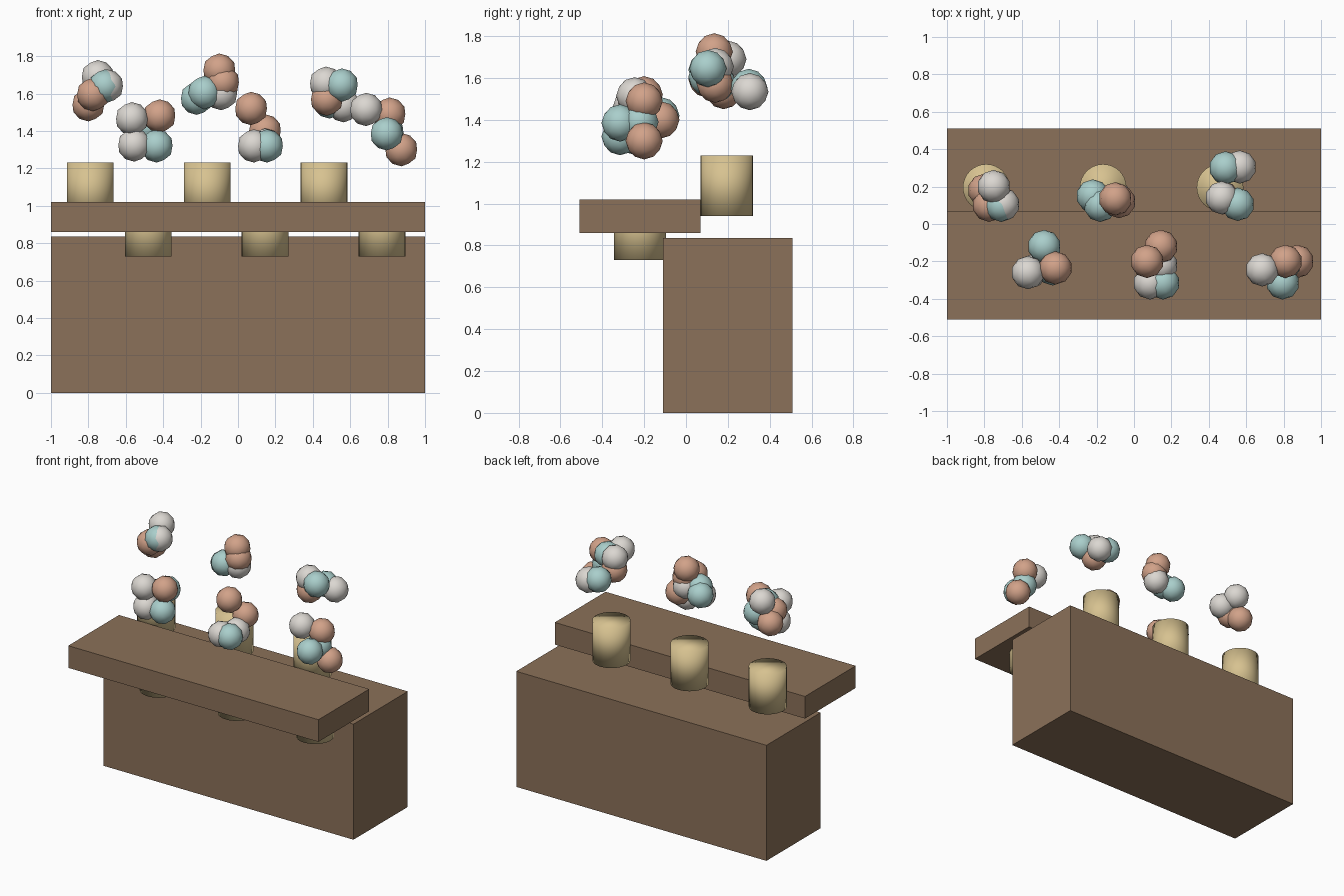
import bpy

default_cube = bpy.data.objects.get("Cube")
if default_cube:
    bpy.data.objects.remove(default_cube, do_unlink=True)


def material(name, rgb):
    mat = bpy.data.materials.new(name)
    mat.use_nodes = True
    mat.diffuse_color = (*rgb, 1)
    mat.node_tree.nodes["Principled BSDF"].inputs["Base Color"].default_value = (*rgb, 1)
    return mat


WOOD = material("brown wood", (0.26, 0.165, 0.10))
TAN = material("tan", (0.68, 0.54, 0.28))
SALMON = material("salmon", (0.64, 0.36, 0.25))
TEAL = material("pale teal", (0.40, 0.62, 0.60))
CREAM = material("off white", (0.71, 0.68, 0.64))


def finish(name, mat, smooth=False):
    obj = bpy.context.object
    obj.name = name
    obj.data.materials.append(mat)
    if smooth:
        bpy.ops.object.shade_smooth()
    return obj


def box(name, low, high, mat):
    center = [(a + b) / 2 for a, b in zip(low, high)]
    bpy.ops.mesh.primitive_cube_add(size=1, location=center)
    obj = finish(name, mat)
    obj.scale = [b - a for a, b in zip(low, high)]


def tub(name, x, y, bottom, top):
    bpy.ops.mesh.primitive_cylinder_add(
        vertices=32, radius=0.125, depth=top - bottom,
        location=(x, y, (bottom + top) / 2))
    finish(name, TAN, smooth=True)


def scoop(name, mat, location):
    bpy.ops.mesh.primitive_ico_sphere_add(subdivisions=2, radius=0.089, location=location)
    finish(name, mat, smooth=True)


# Cabinet and the raised counter in front of it
box("cabinet", (-1, -0.11, 0), (1, 0.51, 0.835), WOOD)
box("counter", (-1, -0.51, 0.86), (1, 0.07, 1.02), WOOD)

# Two staggered rows of tubs
for i in range(3):
    tub("front_tub", -0.48 + 0.625 * i, -0.22, 0.73, 1.019)
    tub("back_tub", -0.79 + 0.625 * i, 0.195, 0.94, 1.23)

# A loose cluster of scoops above each tub
clusters = {
    "back_right": [
        (CREAM, (-0.75, 0.20, 1.69)), (TEAL, (-0.71, 0.10, 1.64)),
        (CREAM, (-0.70, 0.105, 1.64)), (SALMON, (-0.775, 0.10, 1.595)),
        (SALMON, (-0.80, 0.18, 1.54))],
    "back_middle": [
        (SALMON, (-0.10, 0.135, 1.725)), (SALMON, (-0.08, 0.12, 1.66)),
        (CREAM, (-0.09, 0.13, 1.60)), (TEAL, (-0.18, 0.10, 1.605)),
        (TEAL, (-0.22, 0.15, 1.575))],
    "back_left": [
        (CREAM, (0.47, 0.14, 1.655)), (TEAL, (0.555, 0.105, 1.645)),
        (SALMON, (0.475, 0.14, 1.57)), (CREAM, (0.565, 0.305, 1.535)),
        (TEAL, (0.49, 0.30, 1.555))],
    "front_right": [
        (CREAM, (-0.567, -0.26, 1.465)), (SALMON, (-0.42, -0.235, 1.48)),
        (CREAM, (-0.555, -0.255, 1.325)), (TEAL, (-0.435, -0.24, 1.32)),
        (TEAL, (-0.48, -0.12, 1.42))],
    "front_middle": [
        (SALMON, (0.07, -0.20, 1.52)), (SALMON, (0.144, -0.12, 1.40)),
        (CREAM, (0.085, -0.315, 1.32)), (TEAL, (0.155, -0.315, 1.32)),
        (CREAM, (0.145, -0.22, 1.325))],
    "front_left": [
        (CREAM, (0.685, -0.245, 1.515)), (SALMON, (0.81, -0.20, 1.49)),
        (TEAL, (0.795, -0.315, 1.385)), (TEAL, (0.80, -0.22, 1.39)),
        (SALMON, (0.873, -0.20, 1.30))],
}
for place, scoops in clusters.items():
    for mat, location in scoops:
        scoop(place + "_scoop", mat, location)
